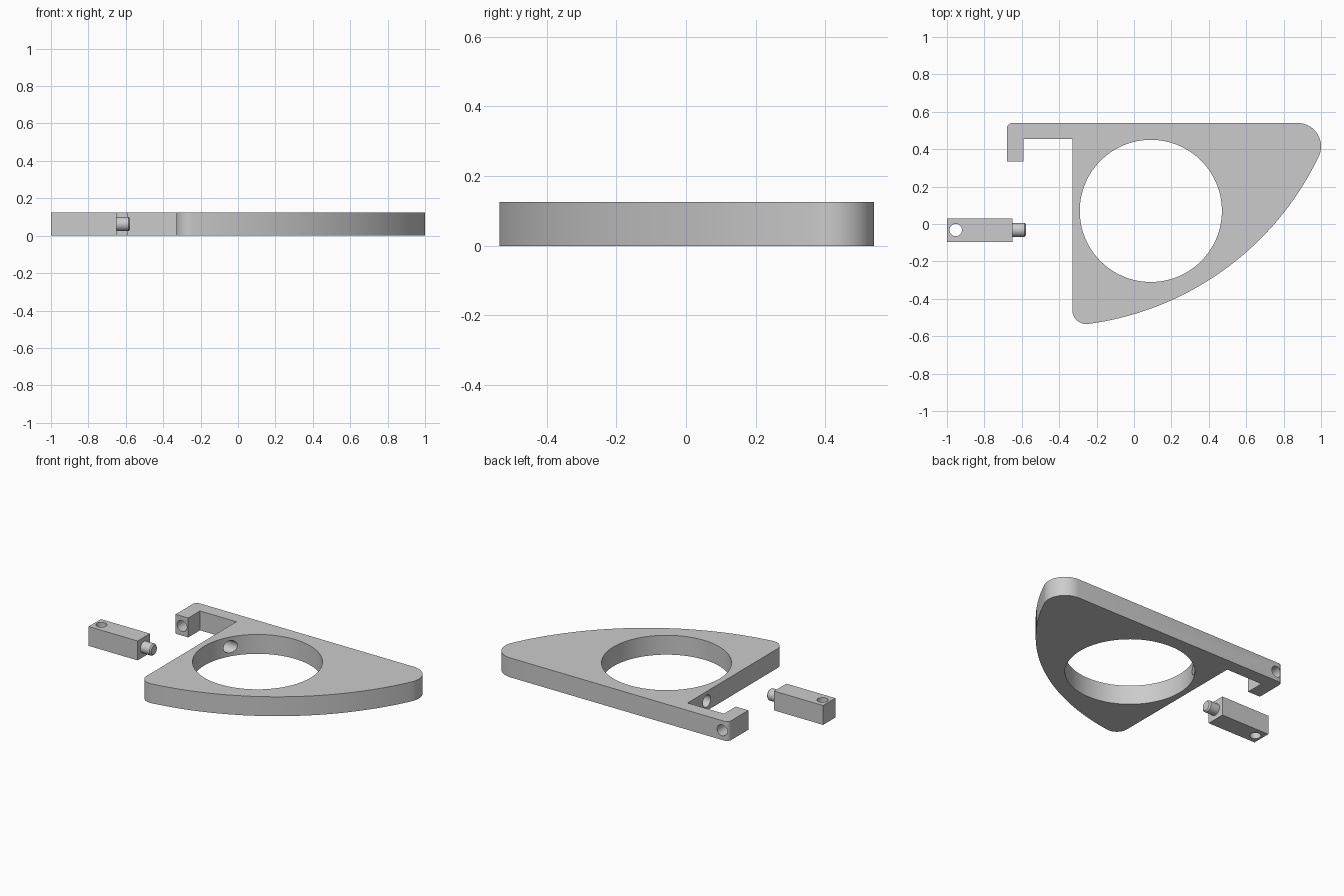
import bpy, bmesh, math
from mathutils import Vector

if "Cube" in bpy.data.objects:
    bpy.data.objects.remove(bpy.data.objects["Cube"])

H = 0.125                     # thickness of every part
grey = bpy.data.materials.new("plain grey")
grey.diffuse_color = (0.6, 0.6, 0.6, 1)
grey.use_nodes = True
grey.node_tree.nodes["Principled BSDF"].inputs["Base Color"].default_value = grey.diffuse_color


def arc(c, r, a0, a1, n):
    """Points on an arc, angles in degrees."""
    return [(c[0] + r * math.cos(math.radians(a0 + (a1 - a0) * i / n)),
             c[1] + r * math.sin(math.radians(a0 + (a1 - a0) * i / n)))
            for i in range(n + 1)]


def prism(name, outline):
    """Extrude a flat outline from the ground up to the common thickness."""
    bm = bmesh.new()
    face = bm.faces.new([bm.verts.new((x, y, 0)) for x, y in outline])
    ext = bmesh.ops.extrude_face_region(bm, geom=[face])
    top = [v for v in ext["geom"] if isinstance(v, bmesh.types.BMVert)]
    bmesh.ops.translate(bm, verts=top, vec=(0, 0, H))
    bmesh.ops.recalc_face_normals(bm, faces=bm.faces[:])
    me = bpy.data.meshes.new(name)
    bm.to_mesh(me)
    bm.free()
    ob = bpy.data.objects.new(name, me)
    bpy.context.collection.objects.link(ob)
    me.materials.append(grey)
    return ob


def rod(name, centre, axis, r, length, sides=48):
    bpy.ops.mesh.primitive_cylinder_add(vertices=sides, radius=r, depth=length, location=centre)
    ob = bpy.context.object
    ob.name = name
    ob.rotation_euler = Vector((0, 0, 1)).rotation_difference(Vector(axis)).to_euler()
    ob.data.materials.append(grey)
    return ob


def activate(ob):
    bpy.ops.object.select_all(action='DESELECT')
    ob.select_set(True)
    bpy.context.view_layer.objects.active = ob


def drill(ob, centre, axis, r, length, sides=48):
    """Bore a round hole and discard the cutter."""
    cutter = rod("cutter", centre, axis, r, length, sides)
    cutter.hide_render = True
    mod = ob.modifiers.new("hole", 'BOOLEAN')
    mod.operation, mod.solver, mod.object = 'DIFFERENCE', 'EXACT', cutter
    activate(ob)
    bpy.ops.object.modifier_apply(modifier=mod.name)
    bpy.data.objects.remove(cutter)


def smooth(ob):
    activate(ob)
    bpy.ops.object.shade_smooth_by_angle(angle=math.radians(30))


# Big front curve, tangent to the two rounded corners
c1, r1 = Vector((-0.255, -0.46)), 0.075
c2, r2 = Vector((0.875, 0.415)), 0.125
R = 1.6
d = c2 - c1
L = d.length
d.normalize()
a = ((R - r1) ** 2 - (R - r2) ** 2 + L * L) / (2 * L)
big = c1 + d * a + Vector((-d.y, d.x)) * math.sqrt((R - r1) ** 2 - a * a)
t1, t2 = [math.degrees(math.atan2(c.y - big.y, c.x - big.x)) for c in (c1, c2)]

# Plate with hooked arm, outlined counter-clockwise
outline = [(-0.33, 0.455), *arc(c1, r1, 180, 360 + t1, 12),
           *arc(big, R, t1, t2, 48)[1:-1],
           *arc(c2, r2, t2, 90, 20),
           *arc((-0.65, 0.51), 0.03, 90, 180, 8),
           (-0.68, 0.335), (-0.59, 0.335), (-0.59, 0.455)]
plate = prism("hooked_plate", outline)
drill(plate, (0.09, 0.07, H / 2), (0, 0, 1), 0.38, 1, 128)         # large opening
drill(plate, (-0.31, 0.26, H / 2), (1, 0, 0), 0.039, 0.3)          # pin hole into opening
drill(plate, (-0.635, 0.44, H / 2), (0, 1, 0), 0.035, 0.4)         # hole through hook
smooth(plate)

# Loose latch block with vertical hole
block = prism("latch_block", [(-1, -0.095), (-0.65, -0.095), (-0.65, 0.03), (-1, 0.03)])
drill(block, (-0.953, -0.032, H / 2), (0, 0, 1), 0.033, 1)
smooth(block)

# Round pin on the block, chamfered tip
pin = rod("latch_pin", (-0.617, -0.032, H / 2), (1, 0, 0), 0.037, 0.08)
bev = pin.modifiers.new("chamfer", 'BEVEL')
bev.width, bev.segments = 0.008, 1
activate(pin)
bpy.ops.object.modifier_apply(modifier=bev.name)
smooth(pin)
